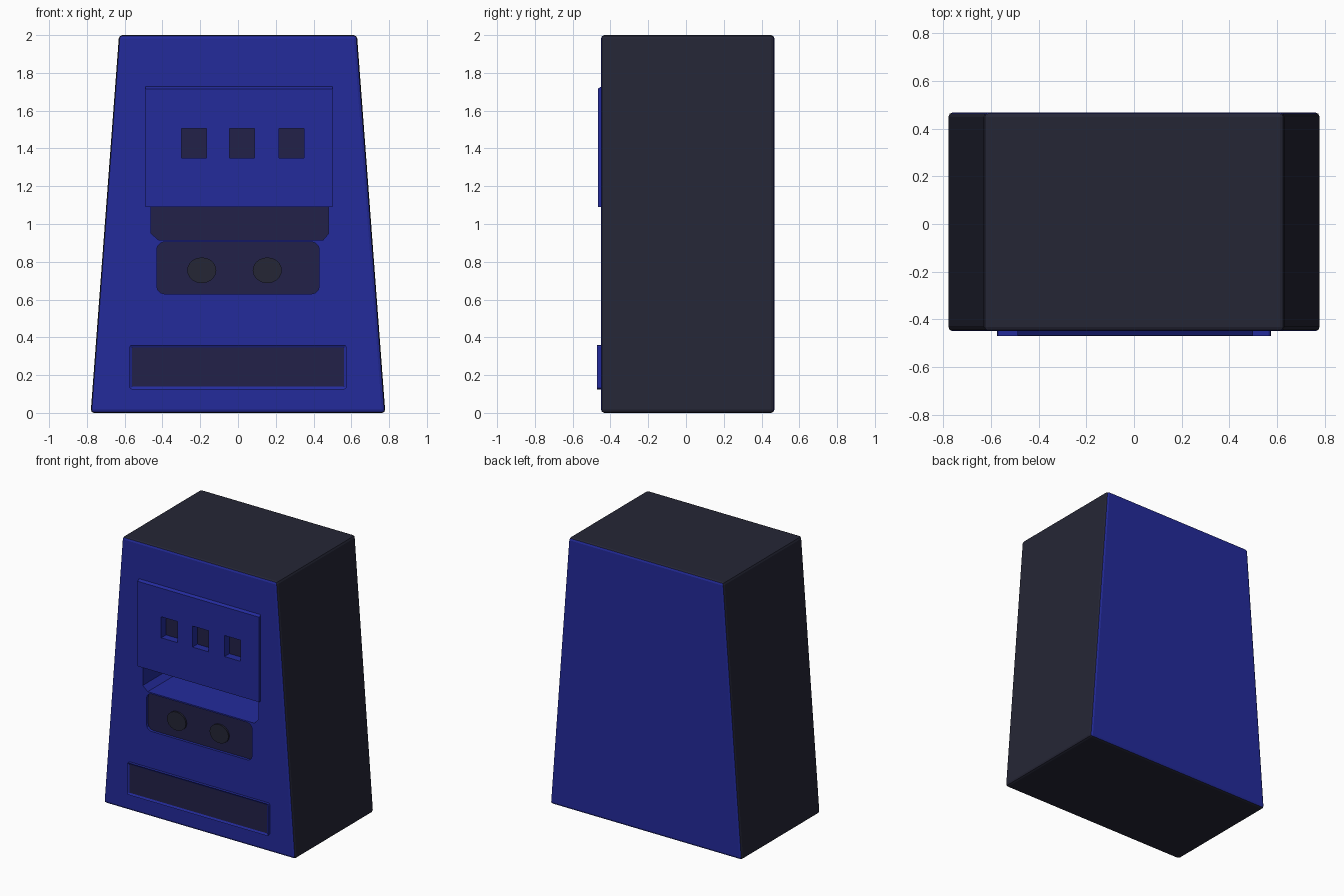
import bpy, bmesh, math
from mathutils import Vector

if "Cube" in bpy.data.objects:
    bpy.data.objects.remove(bpy.data.objects["Cube"])


def material(name, rgb):
    m = bpy.data.materials.new(name)
    m.diffuse_color = (*rgb, 1)
    m.use_nodes = True
    m.node_tree.nodes["Principled BSDF"].inputs["Base Color"].default_value = m.diffuse_color
    return m


BLUE = material("blue", (0.017, 0.024, 0.33))
DARK = material("charcoal", (0.018, 0.019, 0.036))
NAVY = material("dark navy", (0.016, 0.0155, 0.066))


def prism(name, pts, y0, y1, mats, corner=0.0, segs=3):
    """Extrude an x-z outline along y, optionally rounding its corners."""
    bm = bmesh.new()
    f = bm.faces.new([bm.verts.new((x, y0, z)) for x, z in pts])
    ext = bmesh.ops.extrude_face_region(bm, geom=[f])
    vs = [g for g in ext["geom"] if isinstance(g, bmesh.types.BMVert)]
    bmesh.ops.translate(bm, vec=(0, y1 - y0, 0), verts=vs)
    if corner:
        es = [e for e in bm.edges if abs(e.verts[0].co.y - e.verts[1].co.y) > 1e-6]
        bmesh.ops.bevel(bm, geom=es, offset=corner, segments=segs, profile=0.5, affect='EDGES')
    bmesh.ops.recalc_face_normals(bm, faces=bm.faces)
    me = bpy.data.meshes.new(name)
    bm.to_mesh(me)
    bm.free()
    ob = bpy.data.objects.new(name, me)
    bpy.context.collection.objects.link(ob)
    for m in mats:
        me.materials.append(m)
    return ob


def rect(x0, x1, z0, z1):
    return [(x0, z0), (x1, z0), (x1, z1), (x0, z1)]


def apply_mod(ob, kind, **props):
    mod = ob.modifiers.new(kind.lower(), kind)
    for k, v in props.items():
        setattr(mod, k, v)
    bpy.context.view_layer.objects.active = ob
    bpy.ops.object.modifier_apply(modifier=mod.name)


FRONT, BACK = -0.45, 0.468

# tapered cabinet with softened edges
body = prism("cabinet", [(-0.78, 0), (0.78, 0), (0.63, 2), (-0.63, 2)],
             FRONT, BACK, [BLUE, DARK, NAVY])
apply_mod(body, 'BEVEL', width=0.018, segments=2)

# raised upper panel
panel = prism("upper_panel", rect(-0.49, 0.5, 1.09, 1.735), -0.467, FRONT + 0.01,
              [BLUE, DARK, NAVY])
for v in panel.data.vertices:
    if v.co.z > 1.7 and v.co.y < FRONT:
        v.co.z -= 0.02

# recesses: three windows, dispenser slot, control tray
cutters = []
for cx in (-0.232, 0.022, 0.283):
    cutters.append(prism("window_cutter", rect(cx - 0.066, cx + 0.066, 1.35, 1.505), -0.6, -0.41, []))
cutters.append(prism("slot_cutter", [(-0.42, 0.915), (0.45, 0.915), (0.48, 0.95), (0.48, 1.09),
                                     (-0.46, 1.09), (-0.46, 0.95)], -0.6, -0.15, []))
cutters.append(prism("tray_cutter", rect(-0.43, 0.43, 0.63, 0.905), -0.6, -0.43, [], 0.04))
for c in cutters:
    for ob in ((body, panel) if "window" in c.name else (body,)):
        apply_mod(ob, 'BOOLEAN', operation='DIFFERENCE', object=c, solver='EXACT')
for c in cutters:
    bpy.data.objects.remove(c)

# cabinet colours: blue front and back, charcoal shell, navy recess floors
for p in body.data.polygons:
    n, c = p.normal, p.center
    inside = abs(c.x) < 0.6 and 0.1 < c.z < 1.9 and c.y < 0
    if n.y < -0.9 and c.y > FRONT + 0.005:
        p.material_index = 2
    elif abs(n.y) > 0.8 or inside:
        p.material_index = 0
    else:
        p.material_index = 1

# two round knobs in the tray
for i, x in enumerate((-0.192, 0.155)):
    ring = [(x + 0.077 * math.cos(a * math.tau / 20), 0.755 + 0.068 * math.sin(a * math.tau / 20))
            for a in range(20)]
    prism(f"knob_{i + 1}", ring, -0.442, -0.42, [DARK])

# lower hatch: raised plate with thin blue rim
hatch = prism("lower_hatch", rect(-0.575, 0.575, 0.125, 0.36), -0.47, FRONT + 0.01,
              [BLUE, NAVY], 0.012, 2)
bm = bmesh.new()
bm.from_mesh(hatch.data)
face = min(bm.faces, key=lambda f: f.calc_center_median().y)
bmesh.ops.inset_region(bm, faces=[face], thickness=0.014, depth=-0.008)
face.material_index = 1
bm.to_mesh(hatch.data)
bm.free()
